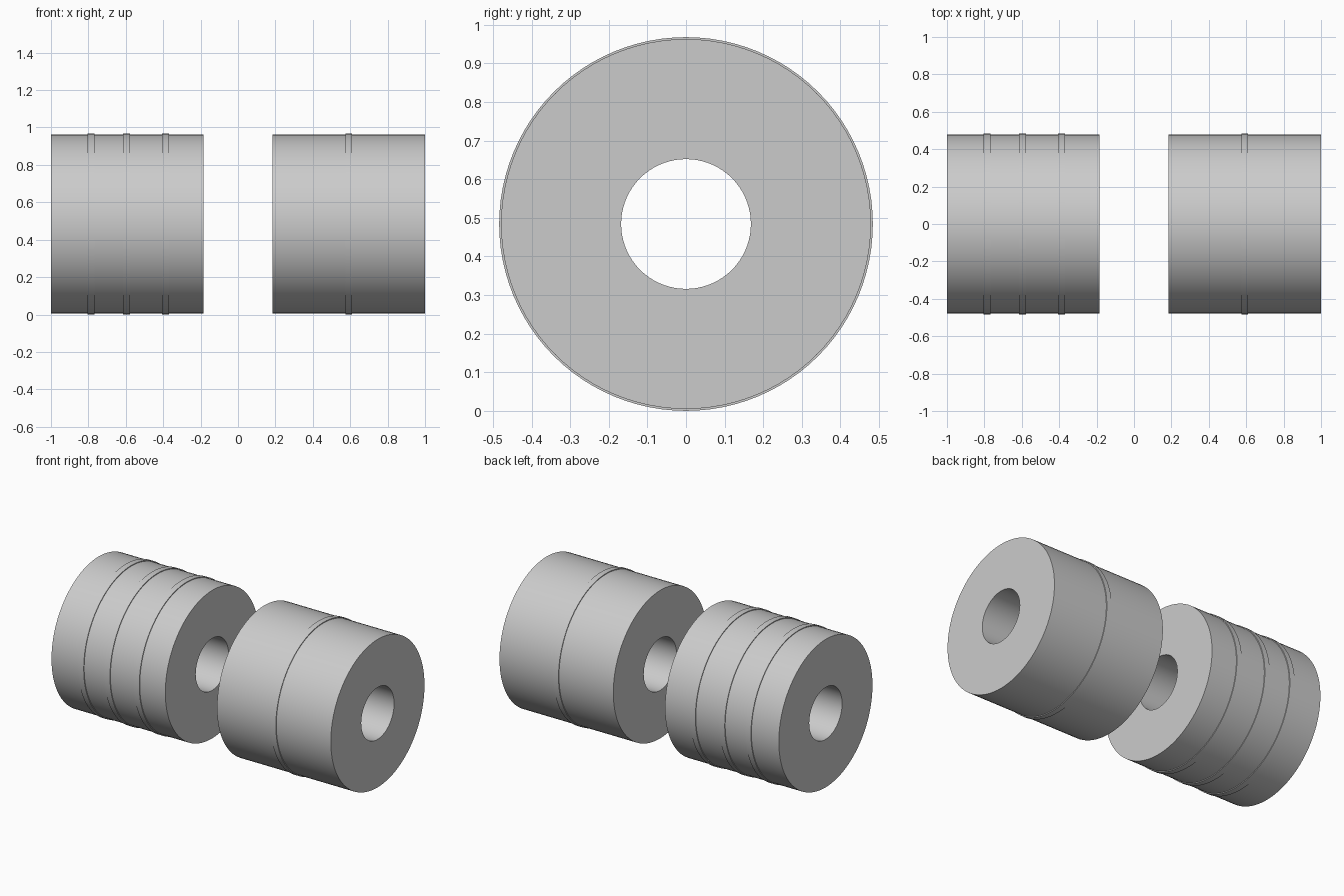
import bpy, bmesh, math

if "Cube" in bpy.data.objects:
    bpy.data.objects.remove(bpy.data.objects["Cube"])

AXIS_Z = 0.484
SEGMENTS = 96


def tube(name, x0, x1, outer, inner):
    """Hollow cylinder along x, swept from a rectangular section."""
    bm = bmesh.new()
    section = [(x0, inner), (x1, inner), (x1, outer), (x0, outer)]
    rings = []
    for i in range(SEGMENTS):
        a = 2 * math.pi * i / SEGMENTS
        rings.append([bm.verts.new((x, r * math.sin(a), r * math.cos(a))) for x, r in section])
    for i in range(SEGMENTS):
        a, b = rings[i], rings[(i + 1) % SEGMENTS]
        for j in range(4):
            k = (j + 1) % 4
            bm.faces.new((a[j], a[k], b[k], b[j]))
    bmesh.ops.recalc_face_normals(bm, faces=bm.faces)
    mesh = bpy.data.meshes.new(name)
    bm.to_mesh(mesh)
    bm.free()
    obj = bpy.data.objects.new(name, mesh)
    obj.location.z = AXIS_Z
    bpy.context.collection.objects.link(obj)
    bpy.ops.object.select_all(action='DESELECT')
    obj.select_set(True)
    bpy.context.view_layer.objects.active = obj
    bpy.ops.object.shade_smooth_by_angle(angle=math.radians(30))
    return obj


# Two bored cylinders
tube("left_cylinder", -1.0, -0.185, 0.479, 0.168)
tube("right_cylinder", 0.185, 1.0, 0.479, 0.168)

# Slightly raised bands: three on the left, one on the right
for i, x in enumerate((-0.785, -0.597, -0.387)):
    tube(f"left_band_{i + 1}", x - 0.019, x + 0.019, 0.484, 0.46)
tube("right_band", 0.574, 0.61, 0.484, 0.46)
